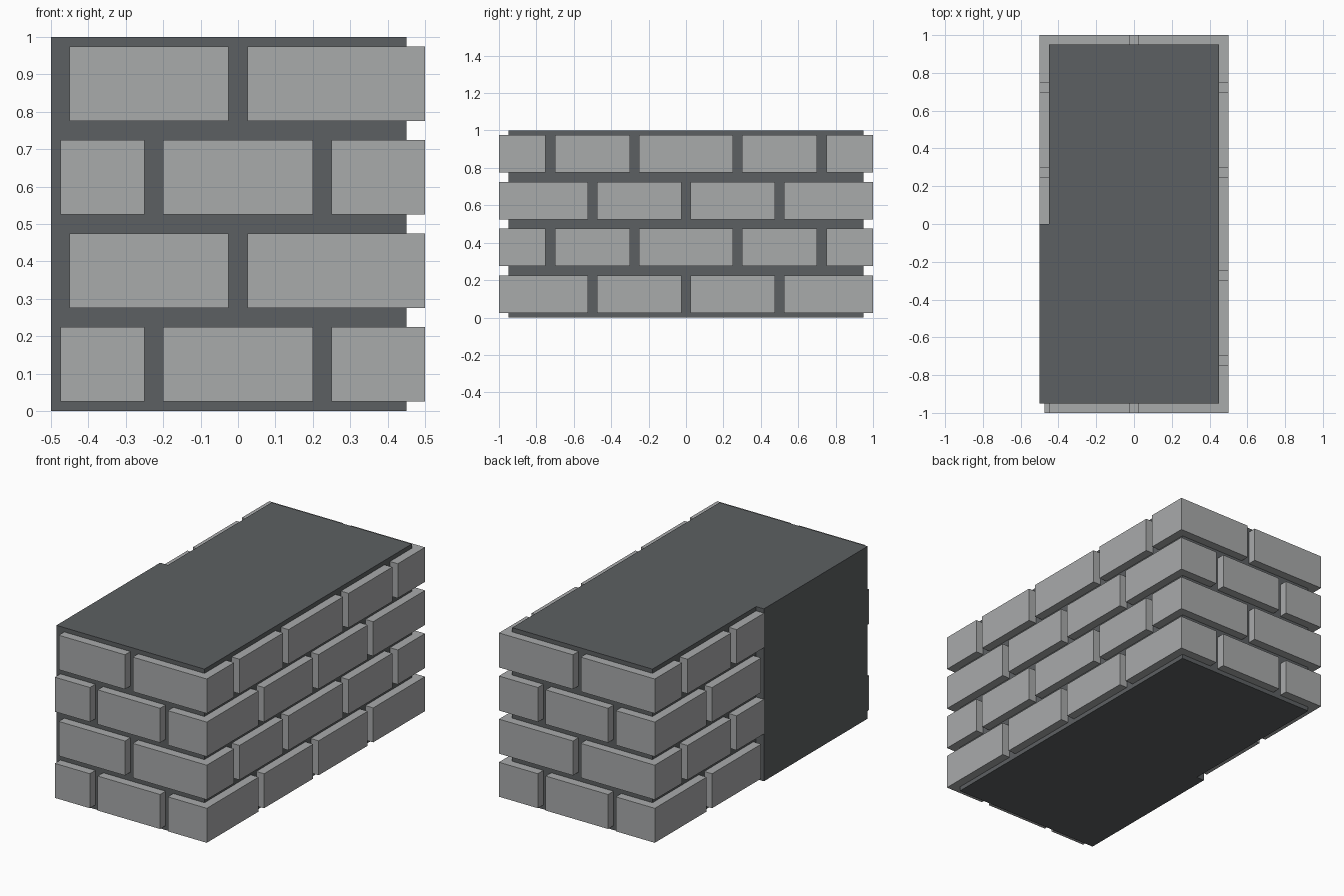
import bpy
import bmesh

cube = bpy.data.objects.get("Cube")
if cube:
    bpy.data.objects.remove(cube, do_unlink=True)


def material(name, rgb):
    m = bpy.data.materials.new(name)
    m.use_nodes = True
    m.diffuse_color = (*rgb, 1)
    m.node_tree.nodes["Principled BSDF"].inputs["Base Color"].default_value = (*rgb, 1)
    return m


BRICK = material("light_grey_brick", (0.395, 0.405, 0.408))
MORTAR = material("dark_grey_mortar", (0.108, 0.117, 0.122))

HALF_X, HALF_Y, DEPTH = 0.5, 1.0, 0.05
IN_X, IN_Y = HALF_X - DEPTH, HALF_Y - DEPTH


def prism(name, outline, z0, z1, mat):
    """Extrude a flat outline from z0 up to z1."""
    bm = bmesh.new()
    base = bm.faces.new([bm.verts.new((x, y, z0)) for x, y in outline])
    top = bmesh.ops.extrude_face_region(bm, geom=[base])["geom"]
    bmesh.ops.translate(bm, vec=(0, 0, z1 - z0),
                        verts=[v for v in top if isinstance(v, bmesh.types.BMVert)])
    bmesh.ops.recalc_face_normals(bm, faces=bm.faces)
    mesh = bpy.data.meshes.new(name)
    bm.to_mesh(mesh)
    bm.free()
    mesh.materials.append(mat)
    bpy.context.collection.objects.link(bpy.data.objects.new(name, mesh))


def block(name, x0, x1, y0, y1, z):
    prism(name, [(x0, y0), (x1, y0), (x1, y1), (x0, y1)], *z, BRICK)


def corner(name, sx, sy, len_x, len_y, z):
    """L-shaped brick wrapping the corner on sides sx, sy."""
    ex, ey = HALF_X - len_x, HALF_Y - len_y
    pts = [(HALF_X, HALF_Y), (ex, HALF_Y), (ex, IN_Y),
           (IN_X, IN_Y), (IN_X, ey), (HALF_X, ey)]
    prism(name, [(sx * x, sy * y) for x, y in pts], *z, BRICK)


# Mortar core, thicker on the plain front half of the -x side
prism("mortar_core", [(-HALF_X, -IN_Y), (IN_X, -IN_Y), (IN_X, IN_Y),
                      (-IN_X, IN_Y), (-IN_X, 0), (-HALF_X, 0)], 0, 1, MORTAR)

for row in range(4):
    z = (row * 0.25 + 0.025, row * 0.25 + 0.225)
    even = row % 2 == 0
    # Corner bricks alternate their long leg between the walls
    legs = (0.25, 0.475) if even else (0.475, 0.25)
    for sx, sy in ((1, -1), (1, 1), (-1, 1)):
        corner(f"corner_brick_{row}", sx, sy, *legs, z)
    # Front and back wall bricks
    if even:
        block(f"front_brick_{row}", -0.2, 0.2, -HALF_Y, -IN_Y, z)
        block(f"back_brick_{row}", -0.2, 0.2, IN_Y, HALF_Y, z)
        block(f"front_end_brick_{row}", -0.475, -0.25, -HALF_Y, -IN_Y, z)
    else:
        block(f"front_end_brick_{row}", -0.45, -0.025, -HALF_Y, -IN_Y, z)
    # Long wall bricks
    spans = [(-0.475, -0.025), (0.025, 0.475)] if even else \
            [(-0.7, -0.3), (-0.25, 0.25), (0.3, 0.7)]
    for y0, y1 in spans:
        block(f"long_wall_brick_{row}", IN_X, HALF_X, y0, y1, z)
        if y1 > 0:
            block(f"short_wall_brick_{row}", -HALF_X, -IN_X, max(y0, 0), y1, z)
